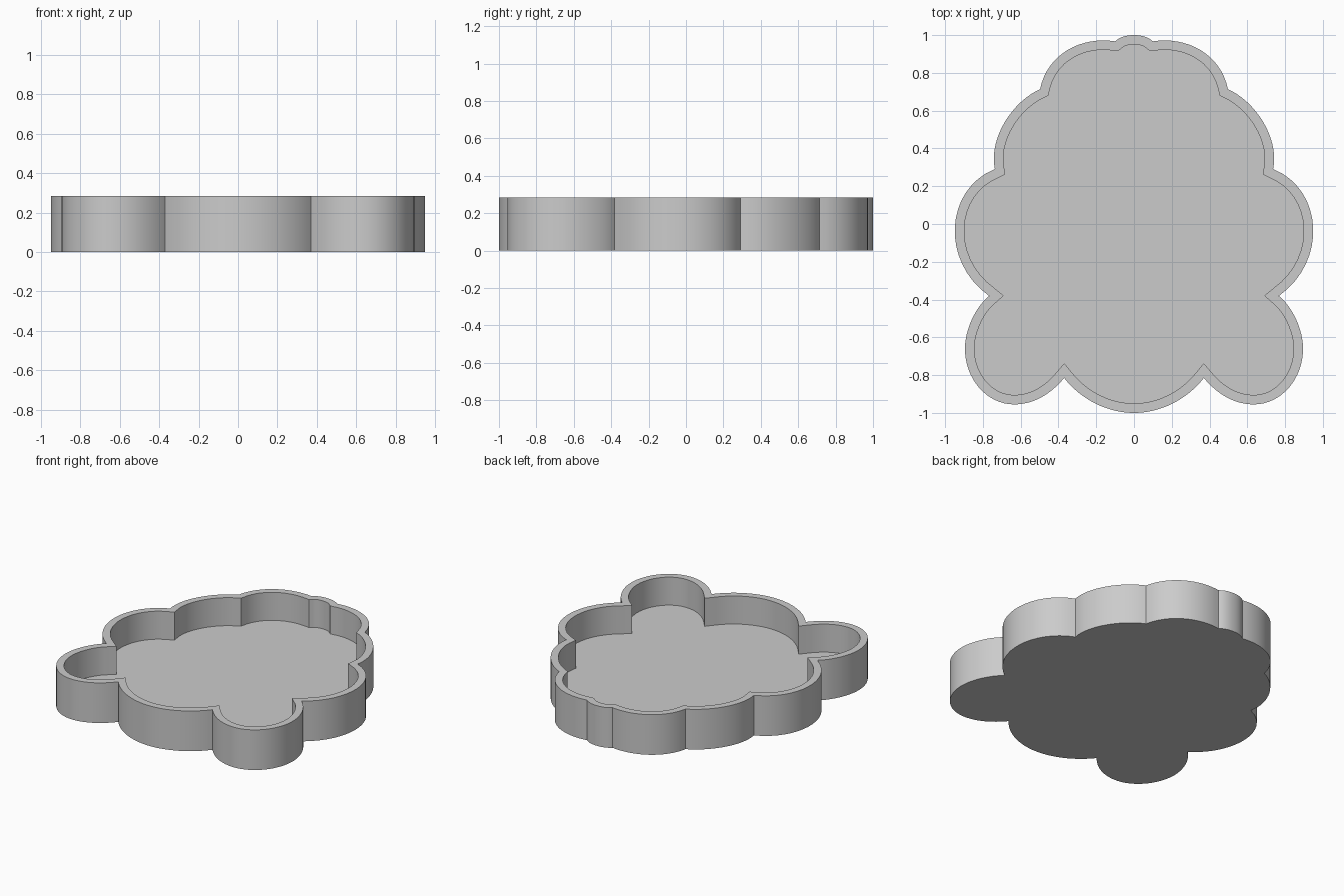
import bpy
import bmesh
from mathutils import Vector
from mathutils.geometry import interpolate_bezier

HEIGHT, FLOOR, WALL = 0.285, 0.086, 0.05
STEPS = 17

cube = bpy.data.objects.get("Cube")
if cube:
    bpy.data.objects.remove(cube, do_unlink=True)

# Left half of the scalloped outline: start point, then handle, handle, end
START = (0, 1)
LOBES = [
    ((0.05, 1), (0.08, 0.985), (0.10, 0.967)),            # small crown
    ((0.28, 0.995), (0.46, 0.90), (0.497, 0.714)),        # upper lobe
    ((0.64, 0.65), (0.77, 0.46), (0.737, 0.291)),         # shoulder lobe
    ((1, 0.185), (1.028, -0.195), (0.767, -0.381)),       # side lobe
    ((0.84, -0.44), (0.895, -0.56), (0.895, -0.66)),      # corner lobe
    ((0.895, -0.82), (0.78, -0.955), (0.635, -0.955)),
    ((0.53, -0.955), (0.44, -0.90), (0.37, -0.815)),
    ((0.28, -0.93), (0.14, -1), (0, -1)),                 # front lobe
]


def outline():
    points, last = [Vector(START)], Vector(START)
    for h0, h1, end in LOBES:
        curve = interpolate_bezier(last, Vector(h0), Vector(h1), Vector(end), STEPS)
        points += [Vector(p[:2]) for p in curve[1:]]
        last = Vector(end)
    return points + [Vector((-p.x, p.y)) for p in reversed(points[1:-1])]


def inset(points, distance):
    """Mitred inward offset of a clockwise loop."""
    result = []
    for i, p in enumerate(points):
        a = (p - points[i - 1]).normalized()
        b = (points[(i + 1) % len(points)] - p).normalized()
        na, nb = Vector((a.y, -a.x)), Vector((b.y, -b.x))
        result.append(p + (na + nb) * distance / (1 + na.dot(nb)))
    return result


outer = outline()
inner = inset(outer, WALL)

# Tray: bottom, outside wall, rim, inside wall, floor
bm = bmesh.new()
rings = [[bm.verts.new((p.x, p.y, z)) for p in loop]
         for loop, z in ((outer, 0), (outer, HEIGHT), (inner, HEIGHT), (inner, FLOOR))]
for low, high in zip(rings, rings[1:]):
    for i in range(len(low)):
        bm.faces.new((low[i - 1], low[i], high[i], high[i - 1]))
bm.faces.new(rings[0])
bm.faces.new(rings[-1])
bmesh.ops.recalc_face_normals(bm, faces=bm.faces)
mesh = bpy.data.meshes.new("scalloped_tray")
bm.to_mesh(mesh)
bm.free()
tray = bpy.data.objects.new("scalloped_tray", mesh)
bpy.context.collection.objects.link(tray)

# Plain grey material
grey = bpy.data.materials.new("plain_grey")
grey.use_nodes = True
grey.diffuse_color = (0.6, 0.6, 0.6, 1)
grey.node_tree.nodes["Principled BSDF"].inputs["Base Color"].default_value = grey.diffuse_color
mesh.materials.append(grey)

bpy.ops.object.select_all(action="DESELECT")
tray.select_set(True)
bpy.context.view_layer.objects.active = tray
bpy.ops.object.shade_smooth_by_angle(angle=0.4)
